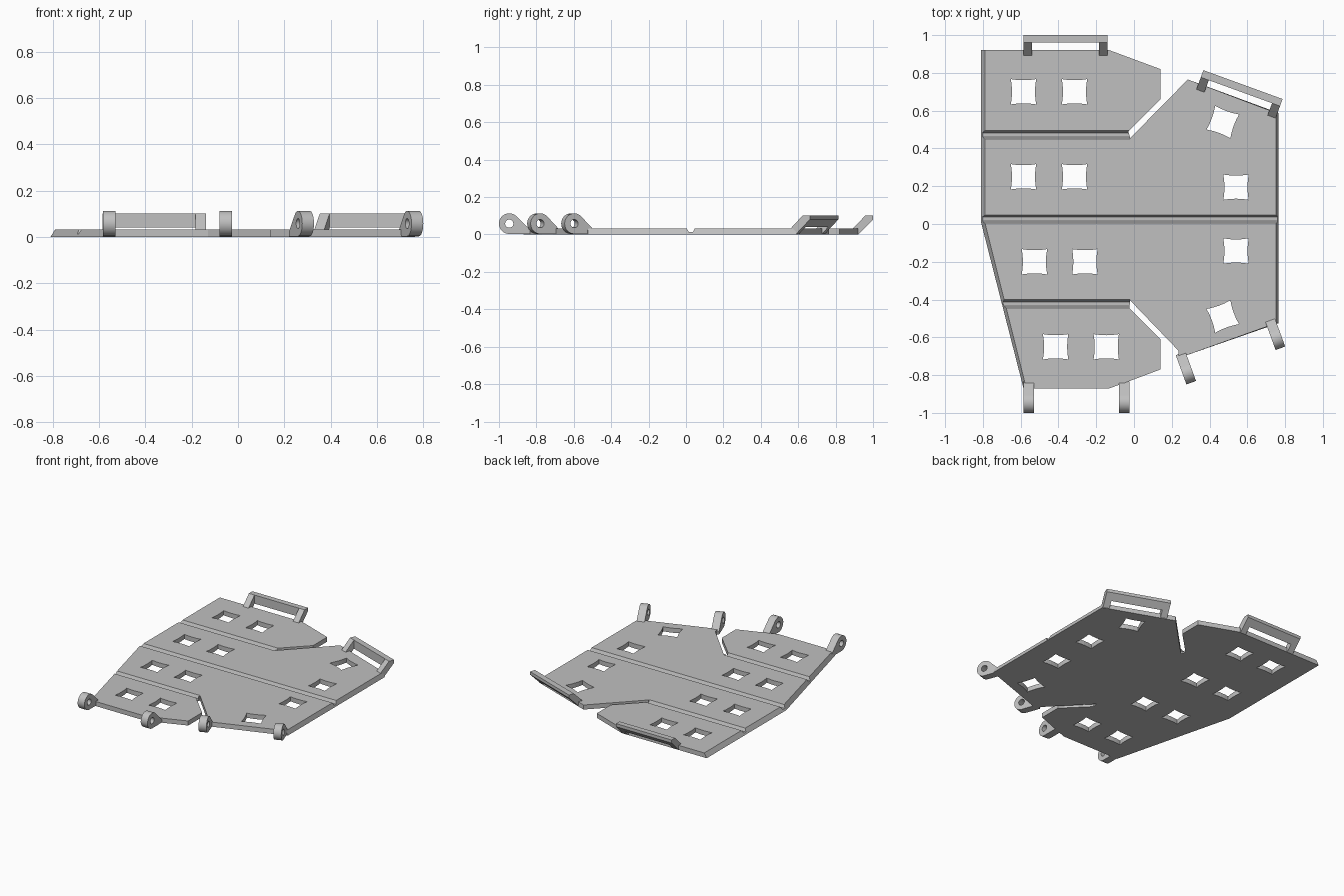
import bpy, bmesh
from math import radians, cos, sin
from mathutils import Matrix, Vector

if "Cube" in bpy.data.objects:
    bpy.data.objects.remove(bpy.data.objects["Cube"])

GREY = (0.53, 0.53, 0.53, 1)
grey = bpy.data.materials.new("plain grey")
grey.use_nodes = True
grey.diffuse_color = GREY
grey.node_tree.nodes["Principled BSDF"].inputs["Base Color"].default_value = GREY

T = 0.033      # plate thickness
TILT = 20      # angle of the outer wing, degrees


def loft(name, lower, upper, place=Matrix()):
    """Solid between two outlines with matching points."""
    bm = bmesh.new()
    a = [bm.verts.new(place @ Vector(p)) for p in lower]
    b = [bm.verts.new(place @ Vector(p)) for p in upper]
    bm.faces.new(a)
    bm.faces.new(b)
    for i in range(len(a)):
        j = (i + 1) % len(a)
        bm.faces.new((a[i], a[j], b[j], b[i]))
    bmesh.ops.recalc_face_normals(bm, faces=bm.faces[:])
    mesh = bpy.data.meshes.new(name)
    bm.to_mesh(mesh)
    bm.free()
    mesh.materials.append(grey)
    obj = bpy.data.objects.new(name, mesh)
    bpy.context.collection.objects.link(obj)
    return obj


def sweep_x(name, profile, x0, x1, place=Matrix()):
    """Extrude a (y, z) profile along x."""
    return loft(name, [(x0, y, z) for y, z in profile],
                [(x1, y, z) for y, z in profile], place)


def at(x, y, angle=0):
    return Matrix.Translation((x, y, 0)) @ Matrix.Rotation(radians(angle), 4, 'Z')


def cut(target, cutters):
    """Subtract the cutters, then remove them."""
    for c in cutters:
        mod = target.modifiers.new("cut", 'BOOLEAN')
        mod.operation = 'DIFFERENCE'
        mod.solver = 'EXACT'
        mod.object = c
    deps = bpy.context.evaluated_depsgraph_get()
    deps.update()
    mesh = bpy.data.meshes.new_from_object(target.evaluated_get(deps))
    target.modifiers.clear()
    target.data = mesh
    for c in cutters:
        bpy.data.objects.remove(c)


# Plate: (bottom x, y, inward shift of the top edge for the sloped sides)
outline = [
    (-0.81, 0.92, 0.02), (-0.13, 0.92, 0), (0.14, 0.82, 0), (0.14, 0.66, 0),
    (-0.03, 0.49, 0), (-0.02, 0.455, 0), (0.285, 0.765, 0),
    (0.765, 0.588, -0.012), (0.765, -0.525, -0.012), (0.235, -0.71, 0),
    (0.235, -0.67, 0), (-0.02, -0.405, 0), (-0.025, -0.445, 0),
    (0.14, -0.61, 0), (0.14, -0.77, 0), (-0.02, -0.83, 0), (-0.13, -0.87, 0),
    (-0.585, -0.87, 0.015), (-0.81, 0.01, 0.02),
]
plate = loft("plate", [(x, y, 0) for x, y, s in outline],
             [(x + s, y, T) for x, y, s in outline])

# Score grooves across the top
cutters = []
for y, x_end in ((0.472, -0.022), (0.026, 1), (-0.423, -0.022)):
    section = [(y - 0.022, T), (y - 0.03, T + 0.02), (y + 0.03, T + 0.02),
               (y + 0.022, T), (y + 0.011, 0.012), (y - 0.011, 0.012)]
    cutters.append(sweep_x("groove_cutter", section, -1, x_end))

# Square holes whose sides bow slightly inward
hole = []
for side in range(4):
    turn = Matrix.Rotation(radians(90 * side), 3, 'Z')
    for k in range(4):
        t = k / 2 - 1
        hole.append(turn @ Vector((0.061 + 0.006 * t * t, 0.067 * t, 0)))
low, high = Vector((0, 0, -0.1)), Vector((0, 0, 0.1))
spots = [(x, y, 0) for x, y in (
    (-0.585, 0.70), (-0.315, 0.70), (-0.585, 0.25), (-0.315, 0.25),
    (-0.527, -0.20), (-0.26, -0.20), (-0.415, -0.65), (-0.147, -0.65),
    (0.54, 0.195), (0.54, -0.143))]
spots += [(0.47, 0.54, -TILT), (0.47, -0.49, TILT)]
for x, y, angle in spots:
    cutters.append(loft("hole_cutter", [p + low for p in hole],
                        [p + high for p in hole], at(x, y, angle)))
cut(plate, cutters)

# Back handles: two rising arms joined by a bar, outer edge at local y = 0
arm = [(-0.11, T - 0.002), (-0.04, 0.102), (0, 0.102), (0, 0.08), (-0.08, 0), (-0.11, 0)]
bar = [(-0.04, 0.102), (0, 0.102), (0, 0.08), (-0.04, 0.04)]
for label, place in (("right", at(-0.362, 1.0)), ("left", at(0.577, 0.738, -TILT))):
    for end, x0, x1 in (("right", -0.223, -0.178), ("left", 0.178, 0.223)):
        sweep_x(f"{label}_handle_{end}_arm", arm, x0, x1, place)
    sweep_x(f"{label}_handle_bar", bar, -0.178, 0.178, place)

# Front hinge eyes: rounded tab with a pin hole, tip at local y = 0
CY, CZ, R = 0.055, 0.058, 0.055


def arc(radius, start, stop, steps):
    angles = [radians(start + (stop - start) * i / steps) for i in range(steps + 1)]
    return [(CY + radius * cos(a), CZ + radius * sin(a)) for a in angles]


eye = arc(R, 45, 270, 20) + [(0.165, 0.003), (0.165, 0.025)]
pin = arc(0.022, 0, 345, 23)
for i, place in enumerate((at(-0.557, -1), at(-0.052, -1),
                           at(0.303, -0.84, TILT), at(0.775, -0.658, TILT))):
    tab = sweep_x(f"hinge_eye_{i + 1}", eye, -0.027, 0.027, place)
    cut(tab, [sweep_x("pin_cutter", pin, -0.1, 0.1, place)])
    bpy.ops.object.select_all(action='DESELECT')
    tab.select_set(True)
    bpy.context.view_layer.objects.active = tab
    bpy.ops.object.shade_smooth_by_angle(angle=radians(30))
